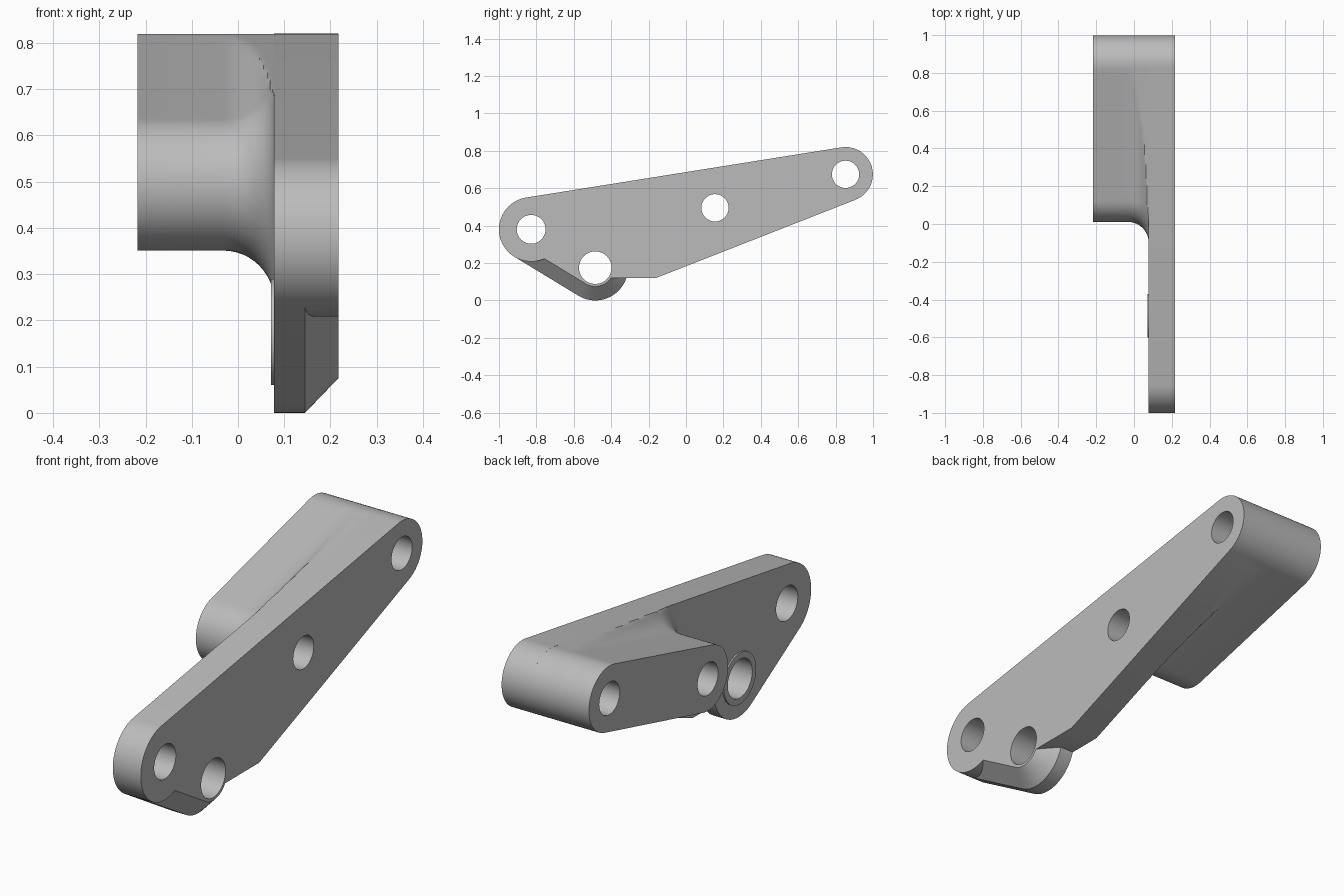
import bpy, bmesh, math
from mathutils import Vector

cube = bpy.data.objects.get("Cube")
if cube:
    bpy.data.objects.remove(cube)

grey = bpy.data.materials.new("plain grey")
grey.use_nodes = True
grey.diffuse_color = (0.5, 0.5, 0.5, 1)
grey.node_tree.nodes["Principled BSDF"].inputs["Base Color"].default_value = (0.5, 0.5, 0.5, 1)

# Pivot centres in the (y, z) plane, with radii
FRONT, FRONT_R = Vector((-0.828, 0.38)), 0.172
BACK, BACK_R = Vector((0.853, 0.674)), 0.146
MID, MID_R = Vector((0.155, 0.495)), 0.144
LUG, LUG_R = Vector((-0.485, 0.175)), 0.175
KNEE = Vector((-0.16, 0.12))
INNER, OUTER, STEP = 0.078, 0.217, 0.145
CHAMFER, FILLET = 0.075, 0.11


def unit(a):
    return Vector((math.cos(a), math.sin(a)))


def arc(c, r, a, b, n=32):
    return [c + r * unit(a + (b - a) * i / n) for i in range(n + 1)]


def tangents(c1, r1, c2, r2):
    """Normal angles (left, right) of the outer tangents from c1 to c2."""
    d = c2 - c1
    phi = math.atan2(d.y, d.x)
    off = math.acos((r1 - r2) / d.length)
    return phi + off, phi - off


def loft(name, slices):
    """Solid through matching (x, outline) sections."""
    bm = bmesh.new()
    rings = [[bm.verts.new((x, p.x, p.y)) for p in pts] for x, pts in slices]
    for r, s in zip(rings, rings[1:]):
        for i in range(len(r)):
            j = (i + 1) % len(r)
            bm.faces.new((r[i], r[j], s[j], s[i]))
    bm.faces.new(rings[0])
    bm.faces.new(rings[-1])
    bmesh.ops.recalc_face_normals(bm, faces=bm.faces)
    mesh = bpy.data.meshes.new(name)
    bm.to_mesh(mesh)
    bm.free()
    mesh.materials.append(grey)
    ob = bpy.data.objects.new(name, mesh)
    bpy.context.collection.objects.link(ob)
    return ob


def combine(ob, tool, operation):
    mod = ob.modifiers.new(operation, 'BOOLEAN')
    mod.operation, mod.solver, mod.object = operation, 'EXACT', tool
    bpy.context.view_layer.objects.active = ob
    bpy.ops.object.modifier_apply(modifier=mod.name)
    bpy.data.objects.remove(tool)


def drill(ob, centre, radius):
    circle = arc(centre, radius, 0, math.tau, 48)[:-1]
    tool = loft("hole_cutter", [(-1, circle), (1, circle)])
    tool.hide_render = True
    combine(ob, tool, 'DIFFERENCE')


# Main plate outline
top, _ = tangents(FRONT, FRONT_R, BACK, BACK_R)
_, low = tangents(KNEE, 0, BACK, BACK_R)
_, lug_low = tangents(FRONT, FRONT_R, LUG, LUG_R)
inset_r = LUG_R - CHAMFER
meet = lug_low + math.acos((FRONT_R - CHAMFER) / FRONT_R)
floor = math.asin((KNEE.y - LUG.y) / inset_r)
outline = (arc(BACK, BACK_R, low, top)
           + arc(FRONT, FRONT_R, top, meet + math.tau, 40)
           + arc(LUG, inset_r, lug_low, floor) + [KNEE])
plate = loft("link_plate", [(INNER, outline), (OUTER, outline)])


# Lower lug with a chamfered outer rim
def lug_outline(inset):
    return ([FRONT + (FRONT_R - inset) * unit(lug_low)]
            + arc(LUG, LUG_R - inset, lug_low, 0, 40)
            + [Vector((-0.45, 0.33)), FRONT.copy()])


lug = loft("lower_lug", [(INNER, lug_outline(0)), (STEP, lug_outline(0)),
                         (OUTER, lug_outline(CHAMFER))])
combine(plate, lug, 'UNION')

# Thin raised ring around the lug hole
ring_outline = arc(LUG, 0.115, 0, math.tau, 48)[:-1]
ring = loft("lug_ring", [(INNER - 0.007, ring_outline), (INNER, ring_outline)])

# Side arm, flaring into the plate but held within the plate's edges
up, down = tangents(MID, MID_R, BACK, BACK_R)
limits = [(unit(top), unit(top).dot(FRONT) + FRONT_R),
          (unit(low), unit(low).dot(KNEE))]
base = [(p, None) for p in arc(BACK, BACK_R, down, up)]
SPAN = 24
for i in range(1, SPAN):
    base.append(((BACK + BACK_R * unit(up)).lerp(MID + MID_R * unit(up), i / SPAN), unit(up)))
for i in range(41):
    n = unit(up + (down + math.tau - up) * i / 40)
    base.append((MID + MID_R * n, n))
for i in range(1, SPAN):
    base.append(((MID + MID_R * unit(down)).lerp(BACK + BACK_R * unit(down), i / SPAN), unit(down)))


def flare(d):
    pts = []
    for p, n in base:
        t = d if n else 0
        for ln, c in limits:
            if n and ln.dot(n) > 0.01:
                t = max(0, min(t, (c - ln.dot(p)) / ln.dot(n)))
        pts.append(p + n * t if n else p)
    return pts


sections = [(-OUTER, flare(0))]
for i in range(13):
    a = math.pi / 2 * i / 12
    sections.append((INNER - FILLET + FILLET * math.sin(a), flare(FILLET * (1 - math.cos(a)))))
arm = loft("side_arm", sections)

# Pivot holes
for ob, holes in ((plate, ((FRONT, 0.077), (LUG, 0.087), (MID, 0.073), (BACK, 0.073))),
                  (arm, ((MID, 0.073), (BACK, 0.073))),
                  (ring, ((LUG, 0.087),))):
    for centre, radius in holes:
        drill(ob, centre, radius)

# Smooth the round walls, keep the edges crisp
bpy.ops.object.select_all(action='DESELECT')
for ob in (plate, arm, ring):
    ob.select_set(True)
bpy.context.view_layer.objects.active = plate
bpy.ops.object.shade_smooth_by_angle(angle=math.radians(25))
